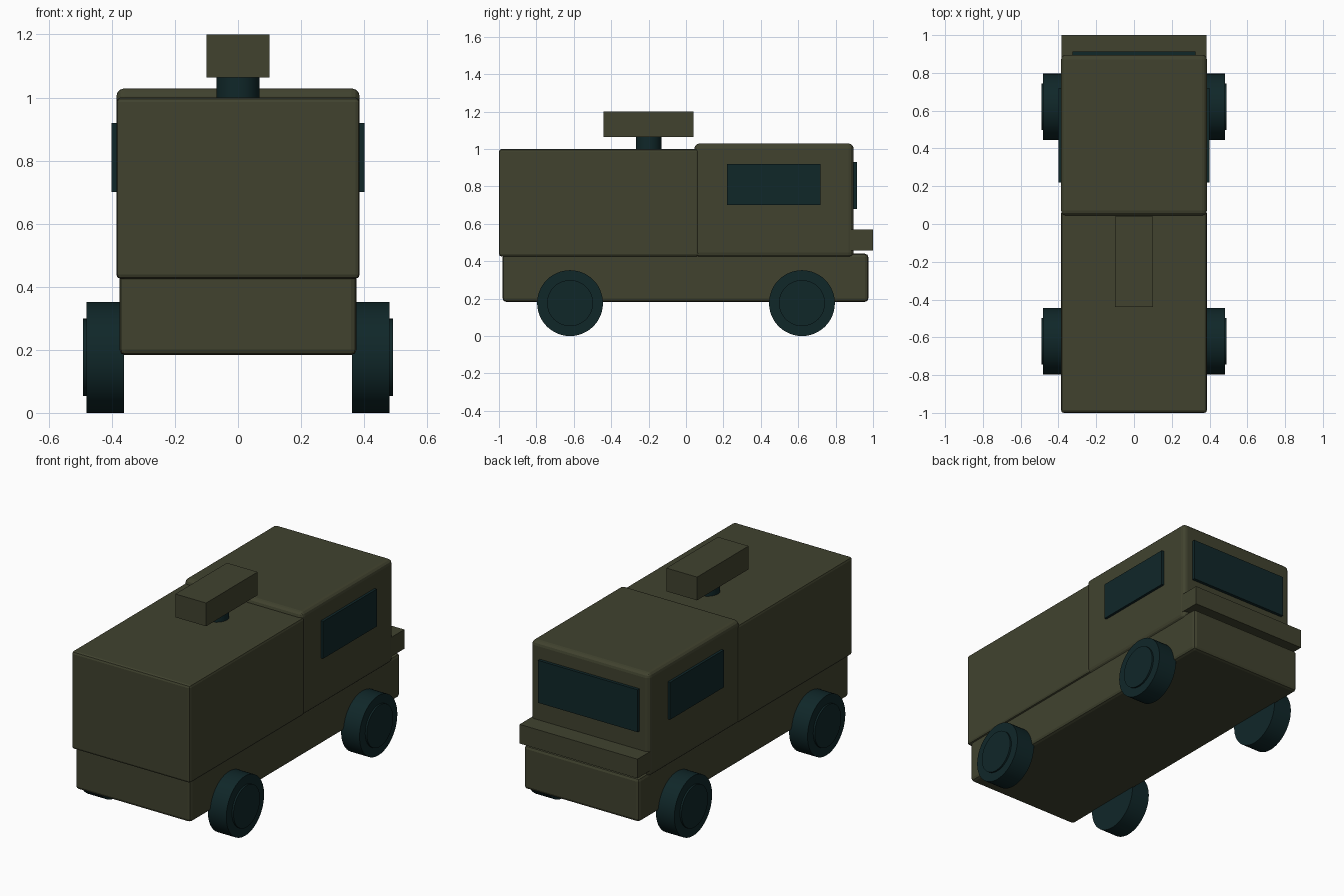
import bpy, math

if "Cube" in bpy.data.objects:
    bpy.data.objects.remove(bpy.data.objects["Cube"])


def material(name, rgb):
    m = bpy.data.materials.new(name)
    m.diffuse_color = (*rgb, 1)
    m.use_nodes = True
    m.node_tree.nodes["Principled BSDF"].inputs["Base Color"].default_value = m.diffuse_color
    return m


OLIVE = material("olive_paint", (0.052, 0.055, 0.028))
DARK = material("dark_teal", (0.005, 0.020, 0.022))


def box(name, x, y, z, mat, bevel=0.0, segments=2):
    """Box from (min, max) ranges, with optional rounded edges."""
    bpy.ops.mesh.primitive_cube_add(size=1)
    ob = bpy.context.object
    ob.name = name
    for v in ob.data.vertices:
        v.co = [r[0] + (c + 0.5) * (r[1] - r[0]) for c, r in zip(v.co, (x, y, z))]
    ob.data.materials.append(mat)
    if bevel:
        mod = ob.modifiers.new("rounded_edges", 'BEVEL')
        mod.width = bevel
        mod.segments = segments
        mod.limit_method = 'NONE'
    return ob


def cylinder(name, radius, depth, loc, mat, rot=(0, 0, 0), sides=48):
    bpy.ops.mesh.primitive_cylinder_add(vertices=sides, radius=radius, depth=depth,
                                        location=loc, rotation=rot)
    ob = bpy.context.object
    ob.name = name
    ob.data.materials.append(mat)
    bpy.ops.object.shade_smooth_by_angle(angle=math.radians(30))
    return ob


# Hull
box("chassis", (-0.376, 0.376), (-0.98, 0.975), (0.183, 0.44), OLIVE, 0.018)
box("rear_body", (-0.386, 0.386), (-1.0, 0.07), (0.425, 1.0), OLIVE, 0.014)
box("cab", (-0.386, 0.386), (0.045, 0.896), (0.42, 1.029), OLIVE, 0.026, 3)
box("bumper", (-0.384, 0.384), (0.87, 1.0), (0.457, 0.57), OLIVE)

# Windows
box("windshield", (-0.325, 0.325), (0.89, 0.914), (0.68, 0.93), DARK)
for side, s in (("left", -1), ("right", 1)):
    box(side + "_window", tuple(sorted((s * 0.38, s * 0.401))), (0.22, 0.72), (0.70, 0.92), DARK)

# Wheels with raised hubs
for side, s in (("left", -1), ("right", 1)):
    for end, y in (("rear", -0.62), ("cab", 0.62)):
        turn = (0, math.pi / 2, 0)
        cylinder(f"{side}_{end}_tyre", 0.176, 0.12, (s * 0.421, y, 0.176), DARK, turn)
        cylinder(f"{side}_{end}_hub", 0.123, 0.06, (s * 0.461, y, 0.176), DARK, turn)

# Roof unit
cylinder("roof_pedestal", 0.068, 0.09, (0, -0.2, 1.03), DARK)
box("roof_pod", (-0.1, 0.1), (-0.44, 0.04), (1.063, 1.2), OLIVE)
